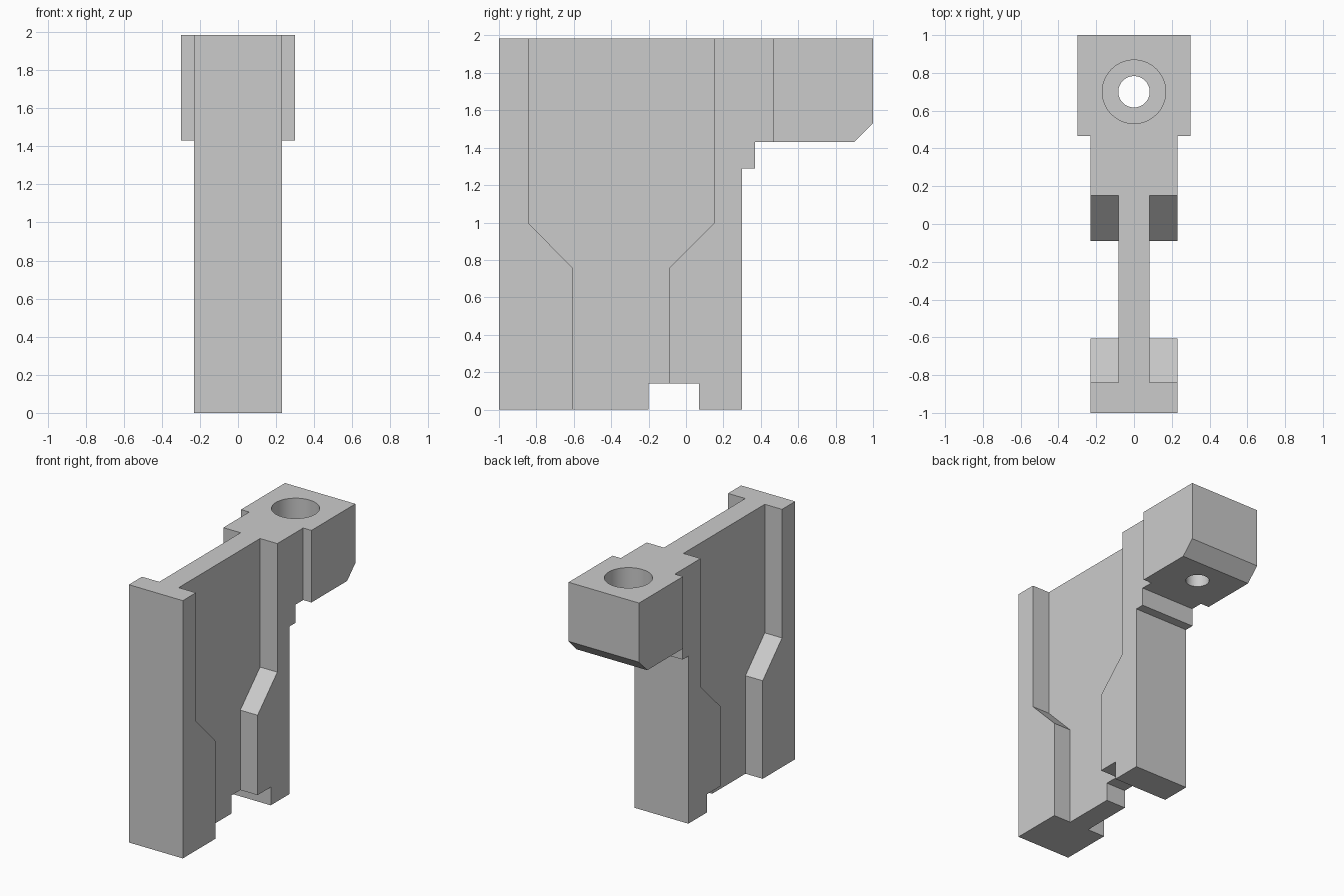
import bpy
import bmesh
from mathutils import Matrix

if "Cube" in bpy.data.objects:
    bpy.data.objects.remove(bpy.data.objects["Cube"])

grey = bpy.data.materials.new("plain grey")
grey.use_nodes = True
colour = (0.6, 0.6, 0.6, 1)
grey.diffuse_color = colour
grey.node_tree.nodes["Principled BSDF"].inputs["Base Color"].default_value = colour

TOP = 1.985
HOLE_Y = 0.70


def add_object(name, bm):
    bmesh.ops.recalc_face_normals(bm, faces=bm.faces)
    mesh = bpy.data.meshes.new(name)
    bm.to_mesh(mesh)
    bm.free()
    mesh.materials.append(grey)
    obj = bpy.data.objects.new(name, mesh)
    bpy.context.collection.objects.link(obj)
    return obj


def side_prism(name, profile, x0, x1):
    """Extrude a (y, z) outline from x0 to x1."""
    bm = bmesh.new()
    face = bm.faces.new([bm.verts.new((x0, y, z)) for y, z in profile])
    ext = bmesh.ops.extrude_face_region(bm, geom=[face])
    verts = [v for v in ext["geom"] if isinstance(v, bmesh.types.BMVert)]
    bmesh.ops.translate(bm, verts=verts, vec=(x1 - x0, 0, 0))
    return add_object(name, bm)


def upright_cylinder(name, radius, z0, z1):
    bm = bmesh.new()
    bmesh.ops.create_cone(bm, cap_ends=True, segments=64, radius1=radius,
                          radius2=radius, depth=z1 - z0,
                          matrix=Matrix.Translation((0, HOLE_Y, (z0 + z1) / 2)))
    return add_object(name, bm)


def cut(target, cutter):
    cutter.hide_render = True
    mod = target.modifiers.new("cut", "BOOLEAN")
    mod.operation = "DIFFERENCE"
    mod.solver = "EXACT"
    mod.object = cutter
    bpy.context.view_layer.objects.active = target
    bpy.ops.object.modifier_apply(modifier=mod.name)
    bpy.data.objects.remove(cutter)


# Side outline: column with foot notch, stepped neck and chamfered head
outline = [(-1, 0), (-0.2, 0), (-0.2, 0.14), (0.07, 0.14), (0.07, 0), (0.3, 0),
           (0.3, 1.29), (0.37, 1.29), (0.37, 1.43), (0.9, 1.43), (1, 1.53),
           (1, TOP), (-1, TOP)]
bracket = side_prism("bracket", outline, -0.3, 0.3)

# Side recesses: narrow the column, then sink a flared pocket beside the web
shoulder = [(-1.2, -0.2), (0.465, -0.2), (0.465, 2.2), (-1.2, 2.2)]
pocket = [(-0.605, -0.2), (-0.09, -0.2), (-0.09, 0.755), (0.15, 0.995),
          (0.15, 2.2), (-0.84, 2.2), (-0.84, 0.995), (-0.605, 0.755)]
for side in (-1, 1):
    cut(bracket, side_prism("shoulder_cutter", shoulder, side * 0.23, side * 0.5))
    cut(bracket, side_prism("pocket_cutter", pocket, side * 0.083, side * 0.5))

# Counterbored screw hole through the head
cut(bracket, upright_cylinder("hole_cutter", 0.083, 1.2, 2.2))
cut(bracket, upright_cylinder("counterbore_cutter", 0.168, TOP - 0.35, 2.2))

# Smooth bore walls, sharp edges elsewhere
bpy.ops.object.select_all(action="DESELECT")
bracket.select_set(True)
bpy.context.view_layer.objects.active = bracket
bpy.ops.object.shade_smooth_by_angle()
